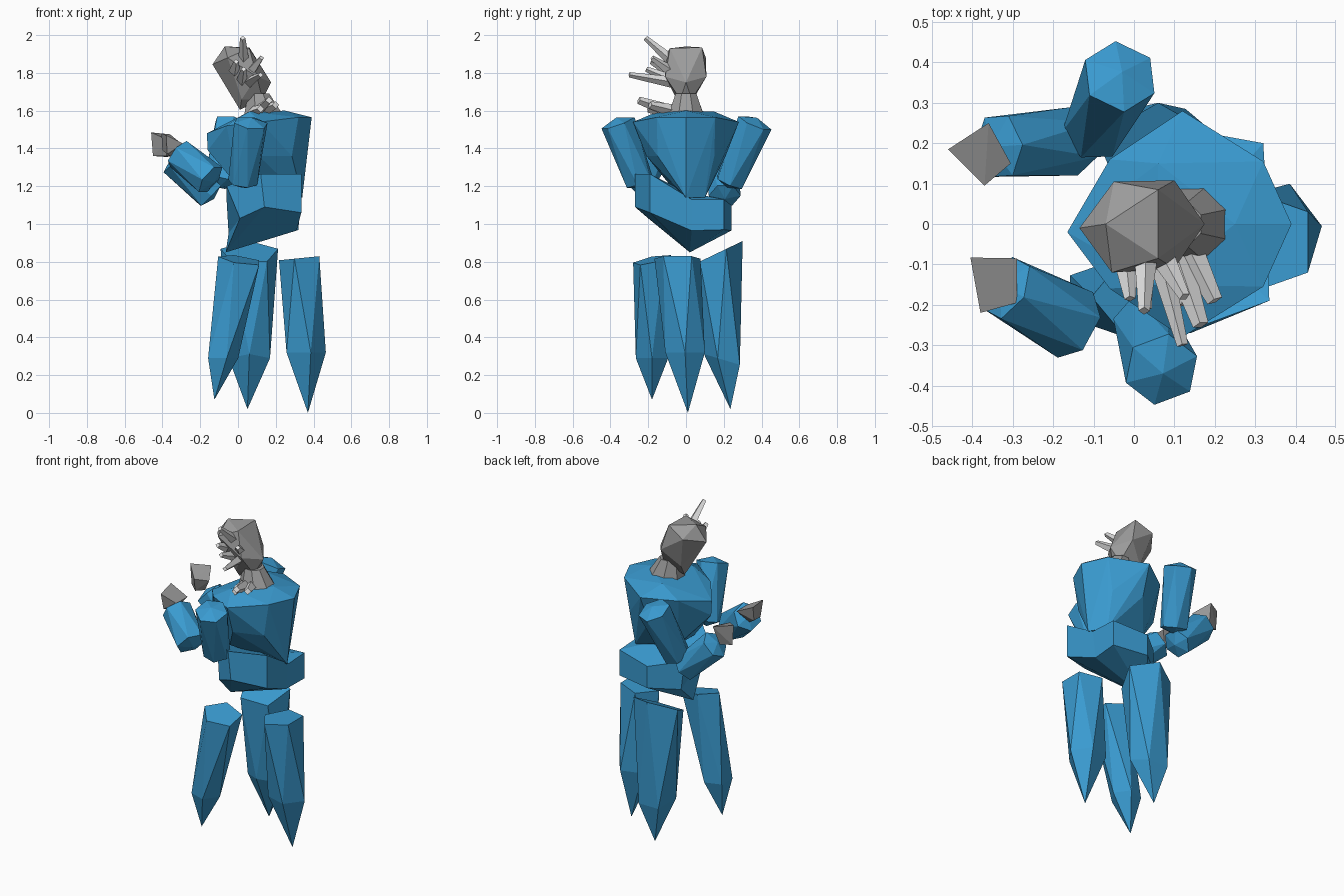
import bpy, bmesh, math
from mathutils import Vector


def material(name, rgb):
    m = bpy.data.materials.new(name)
    m.diffuse_color = (*rgb, 1)
    return m


BLUE = material("crystal_blue", (0.042, 0.325, 0.63))
GREY = material("stone_grey", (0.33, 0.33, 0.33))
PALE = material("pale_spike", (0.80, 0.80, 0.80))


def finish(name, bm, mat):
    bmesh.ops.recalc_face_normals(bm, faces=bm.faces)
    mesh = bpy.data.meshes.new(name)
    bm.to_mesh(mesh)
    bm.free()
    mesh.materials.append(mat)
    ob = bpy.data.objects.new(name, mesh)
    bpy.context.collection.objects.link(ob)
    return ob


def rock(name, pts, mat):
    """Faceted rock: convex hull of a few corner points."""
    bm = bmesh.new()
    for p in pts:
        bm.verts.new(p)
    res = bmesh.ops.convex_hull(bm, input=bm.verts)
    junk = {g for g in res["geom_interior"] + res["geom_unused"]
            if isinstance(g, bmesh.types.BMVert)}
    bmesh.ops.delete(bm, geom=list(junk), context='VERTS')
    bmesh.ops.dissolve_limit(bm, angle_limit=math.radians(3),
                             verts=bm.verts, edges=bm.edges)
    return finish(name, bm, mat)


def ring(c, rx, ry, n, phase=0, slope=(0, 0)):
    """Horizontal ring that can be tilted by a slope."""
    out = []
    for i in range(n):
        a = math.radians(phase) + math.tau * i / n
        dx, dy = rx * math.cos(a), ry * math.sin(a)
        out.append((c[0] + dx, c[1] + dy, c[2] + slope[0] * dx + slope[1] * dy))
    return out


def limb(name, a, b, ra, rb, mat, n=6, cap=0.0, twist=0.0):
    """Tapered prism from a to b with optional twist and blunt pointed ends."""
    a, b = Vector(a), Vector(b)
    d = (b - a).normalized()
    u = d.cross(Vector((0, 0, 1))).normalized()
    v = d.cross(u)
    pts = []
    for c, r, s in ((a, ra, 0), (b, rb, math.radians(twist))):
        for i in range(n):
            t = math.tau * i / n + s
            pts.append(c + r * (u * math.cos(t) + v * math.sin(t)))
    if cap:
        pts += [a - d * cap, b + d * cap]
    return rock(name, pts, mat)


# Legs: three floating twisted shards ending in points
rock("left_leg", ring((0.015, -0.18, 0.81), 0.12, 0.105, 5, 36, (-0.15, 0.2))
     + ring((-0.087, -0.18, 0.29), 0.088, 0.09, 5, 0) + [(-0.125, -0.18, 0.07)], BLUE)
rock("rear_leg", ring((0.06, 0.175, 0.85), 0.16, 0.125, 5, 90, (0, 0.48))
     + ring((0.06, 0.20, 0.28), 0.115, 0.105, 5, 54, (0, -0.3)) + [(0.05, 0.235, 0.02)], BLUE)
rock("right_leg", ring((0.335, -0.045, 0.82), 0.118, 0.128, 5, 36, (0.1, 0))
     + ring((0.35, -0.005, 0.32), 0.115, 0.11, 5, 0) + [(0.37, 0.01, 0)], BLUE)

# Waist: tilted band with a sloping keel underneath
top = [(-0.06, -0.12, 1.2), (0.12, -0.27, 1.265), (0.335, -0.19, 1.265), (0.33, 0.03, 1.13),
       (0.32, 0.2, 1.13), (0.1, 0.24, 1.1), (-0.06, 0.1, 1.12)]
low = [(0.01, -0.2, 1.03), (0.14, -0.27, 1.09), (0.335, -0.19, 1.06), (0.31, 0.03, 0.965),
       (0.32, 0.2, 0.97), (0.1, 0.24, 0.965), (-0.05, 0.12, 0.95)]
bm = bmesh.new()
tv = [bm.verts.new(p) for p in top]
lv = [bm.verts.new(p) for p in low]
keel = bm.verts.new((-0.065, 0.02, 0.85))
peak = bm.verts.new((0.14, 0, 1.17))
for i in range(7):
    j = (i + 1) % 7
    bm.faces.new((tv[i], tv[j], lv[j], lv[i]))
    bm.faces.new((lv[i], lv[j], keel))
    bm.faces.new((tv[j], tv[i], peak))
finish("waist", bm, BLUE)

# Torso: wide chest rock narrowing to the waist
half = [(-0.06, 0.16, 1.52), (0.12, 0.28, 1.54), (0.32, 0.155, 1.565), (0.06, 0.15, 1.595),
        (0.285, 0.15, 1.36), (0.11, 0.21, 1.36), (0, 0.08, 1.2)]
chest = [(x, s * y, z) for x, y, z in half for s in (1, -1)]
rock("torso", chest + [(-0.165, -0.02, 1.48), (-0.16, -0.02, 1.39), (0.39, 0, 1.565),
                       (0.34, 0, 1.14), (0.28, 0.1, 1.14), (0.25, 0, 1.6)], BLUE)

# Arms: upper arms lean inward, forearms reach forward
limb("left_upper_arm", (0.068, -0.36, 1.535), (0.025, -0.245, 1.22), 0.094, 0.078, BLUE, 6, 0.03, 30)
limb("right_upper_arm", (-0.035, 0.365, 1.535), (-0.10, 0.23, 1.22), 0.095, 0.08, BLUE, 6, 0.03, 30)
limb("left_forearm", (-0.145, -0.25, 1.235), (-0.315, -0.158, 1.37), 0.092, 0.085, BLUE, 6, 0.025, 30)
limb("right_forearm", (-0.145, 0.205, 1.15), (-0.335, 0.192, 1.335), 0.085, 0.085, BLUE, 6, 0.025, 30)

# Hands: stones with a steep outer end, narrowing toward the wrist
rock("left_hand", [(-0.405, -0.083, 1.48), (-0.29, -0.085, 1.425), (-0.29, -0.195, 1.425),
                   (-0.38, -0.22, 1.47), (-0.40, -0.1, 1.39), (-0.375, -0.2, 1.37),
                   (-0.34, -0.14, 1.35)], GREY)
rock("right_hand", [(-0.46, 0.185, 1.485), (-0.36, 0.25, 1.475), (-0.305, 0.15, 1.43),
                    (-0.37, 0.095, 1.445), (-0.45, 0.185, 1.36), (-0.38, 0.21, 1.355),
                    (-0.38, 0.12, 1.36), (-0.34, 0.16, 1.36)], GREY)

# Neck and head
rock("neck", ring((0.135, 0, 1.58), 0.11, 0.10, 8, 22) + ring((0.11, 0, 1.69), 0.06, 0.06, 8, 22), GREY)
rock("head", [(-0.135, -0.01, 1.845), (-0.05, 0.105, 1.88), (-0.055, -0.12, 1.88), (-0.07, 0, 1.94),
              (0.06, 0.085, 1.935), (0.06, -0.085, 1.93), (0.1, 0.108, 1.78), (0.1, -0.11, 1.78),
              (0.175, 0, 1.75), (0.13, 0.03, 1.66), (0.13, -0.03, 1.66), (0.01, 0, 1.605),
              (0, 0.05, 1.68), (0.02, -0.05, 1.66)], GREY)

# Spikes on the side of the head
spikes = [((0.03, -0.07, 1.86), (0.025, -0.215, 1.985)), ((-0.02, -0.09, 1.81), (-0.01, -0.185, 1.86)),
          ((0.06, -0.07, 1.75), (0.12, -0.3, 1.79)), ((0.07, -0.08, 1.81), (0.125, -0.18, 1.88)),
          ((0.02, -0.07, 1.76), (0.03, -0.21, 1.82))]
for i, (a, b) in enumerate(spikes):
    limb(f"head_spike_{i + 1}", a, b, 0.03, 0.014, PALE, 4)

# Shorter spikes on the neck
for i, (a, b) in enumerate([((0.11, -0.09, 1.6), (0.165, -0.25, 1.655)),
                            ((0.14, -0.07, 1.6), (0.2, -0.19, 1.63)),
                            ((0.08, -0.08, 1.59), (0.12, -0.2, 1.61))]):
    limb(f"neck_spike_{i + 1}", a, b, 0.034, 0.02, PALE, 4)
